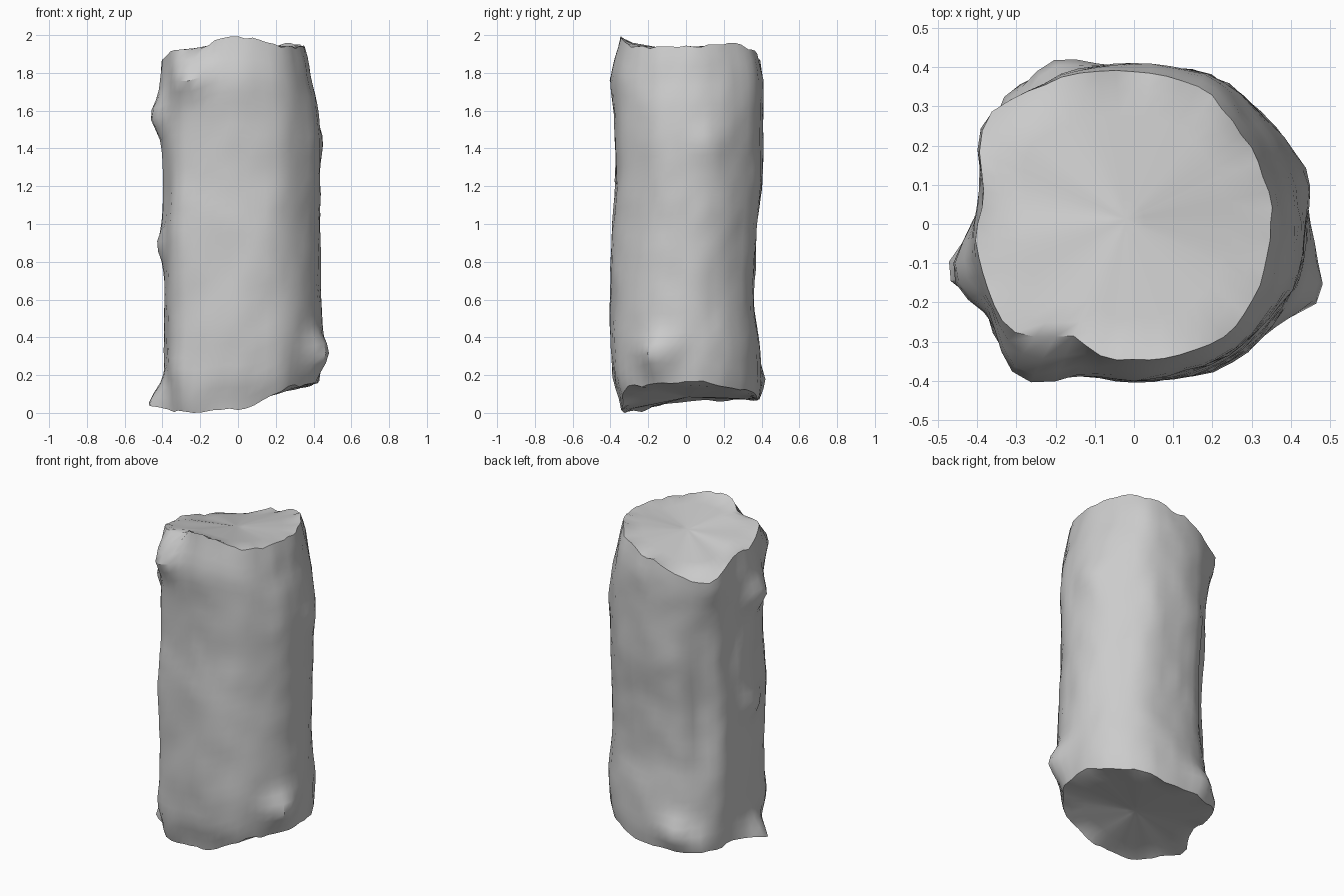
import bpy, bmesh, math
from mathutils import Vector, noise

cube = bpy.data.objects.get("Cube")
if cube:
    bpy.data.objects.remove(cube, do_unlink=True)

SEGMENTS, RINGS = 56, 34

# Extents of the trunk at each height: z, x min, x max, y min, y max
LEVELS = [
    (0.00, -0.39, 0.36, -0.33, 0.36),
    (0.10, -0.40, 0.39, -0.35, 0.385),
    (0.20, -0.40, 0.425, -0.385, 0.395),
    (0.40, -0.40, 0.45, -0.40, 0.385),
    (0.60, -0.40, 0.445, -0.40, 0.36),
    (1.00, -0.405, 0.43, -0.39, 0.375),
    (1.25, -0.40, 0.435, -0.375, 0.405),
    (1.50, -0.41, 0.44, -0.38, 0.405),
    (1.70, -0.415, 0.415, -0.39, 0.41),
    (1.80, -0.41, 0.39, -0.395, 0.405),
    (1.90, -0.405, 0.375, -0.375, 0.385),
    (2.00, -0.39, 0.345, -0.35, 0.36),
]
# Rim heights every 45 degrees, from +x towards +y
TOP_RIM = [1.965, 1.985, 1.905, 1.795, 1.90, 1.955, 2.025, 1.97]
BOTTOM_RIM = [0.205, 0.155, 0.10, 0.095, 0.105, 0.03, 0.04, 0.175]
# Swellings and hollows: angle in degrees, height, amount, vertical spread
BUMPS = [(197, 1.6, 0.065, 0.09), (197, 0.07, 0.095, 0.1), (235, 0.08, 0.035, 0.1),
         (337, 0.34, 0.07, 0.1), (15, 1.45, 0.02, 0.1), (115, 0.2, 0.055, 0.1),
         (135, 0.14, 0.05, 0.1), (195, 0.92, 0.035, 0.07), (236, 1.8, 0.06, 0.09),
         (240, 1.99, -0.06, 0.06), (222, 0.25, 0.025, 0.12), (225, 1.0, 0.035, 1.0),
         (135, 0.95, -0.055, 0.5), (168, 1.0, -0.022, 2.0), (62, 1.0, 0.012, 2.0),
         (298, 0.6, 0.015, 1.0), (146, 1.78, 0.035, 0.12)]


def extents(z):
    z = min(max(z, 0.0), 1.999)
    for a, b in zip(LEVELS, LEVELS[1:]):
        if z <= b[0]:
            f = (z - a[0]) / (b[0] - a[0])
            return [p + (q - p) * f for p, q in zip(a[1:], b[1:])]


def rim_height(table, angle, seed):
    f = angle / math.tau * len(table)
    i = int(f)
    s = f - i
    s = s * s * (3 - 2 * s)
    base = table[i % 8] * (1 - s) + table[(i + 1) % 8] * s
    ragged = noise.noise(Vector((math.cos(angle) * 5, math.sin(angle) * 5, seed)))
    return base + 0.025 * ragged


def trunk_point(angle, z):
    x0, x1, y0, y1 = extents(z)
    c, s = math.cos(angle), math.sin(angle)
    # The -x side is a little squarer than the +x side
    power = 2.35 if c < 0 else 2.1
    r = (abs(c) ** power + abs(s) ** power) ** (-1 / power)
    swell = 0.0
    for degrees, height, amount, spread in BUMPS:
        d = (angle - math.radians(degrees) + math.pi) % math.tau - math.pi
        swell += amount * math.exp(-(d / 0.22) ** 2 - ((z - height) / spread) ** 2)
    p = Vector((c * 2.2, s * 2.2, z * 2.4))
    swell += 0.01 * noise.noise(p) + 0.008 * noise.noise(p * 3)
    x = c * r * (x1 if c > 0 else -x0) + c * swell
    y = s * r * (y1 if s > 0 else -y0) + s * swell
    return Vector((x, y, z))


def bridge(bm, lower, upper):
    n = len(lower)
    for i in range(n):
        j = (i + 1) % n
        bm.faces.new((lower[i], lower[j], upper[j], upper[i]))


def cap(bm, rim):
    # Cut surface with a ragged edge that evens out towards the middle
    n = len(rim)
    centre = sum((v.co for v in rim), Vector()) / n
    even = [sum(rim[(i + k) % n].co.z for k in range(-5, 6)) / 11 for i in range(n)]
    outer = rim
    for f in (0.12, 0.3, 0.5, 0.7, 0.88):
        ring = []
        for v, z in zip(rim, even):
            co = v.co.lerp(centre, f)
            co.z = z + (centre.z - z) * f
            ring.append(bm.verts.new(co))
        bridge(bm, outer, ring)
        outer = ring
    middle = bm.verts.new(centre)
    for i in range(n):
        bm.faces.new((outer[i], outer[(i + 1) % n], middle))


bm = bmesh.new()
angles = [math.tau * i / SEGMENTS for i in range(SEGMENTS)]
rings = []
for k in range(RINGS + 1):
    t = k / RINGS
    ring = []
    for a in angles:
        low = rim_height(BOTTOM_RIM, a, 3.3)
        high = rim_height(TOP_RIM, a, 8.7)
        ring.append(bm.verts.new(trunk_point(a, low + (high - low) * t)))
    rings.append(ring)

# Bark wall and the two slanted cuts
for lower, upper in zip(rings, rings[1:]):
    bridge(bm, lower, upper)
cap(bm, rings[-1])
cap(bm, rings[0])
bmesh.ops.recalc_face_normals(bm, faces=bm.faces[:])

# Rest on the ground
low = min(v.co.z for v in bm.verts)
bmesh.ops.translate(bm, verts=bm.verts[:], vec=(0, 0, -low))

mesh = bpy.data.meshes.new("log_section")
bm.to_mesh(mesh)
bm.free()
log = bpy.data.objects.new("log_section", mesh)
bpy.context.collection.objects.link(log)

grey = bpy.data.materials.new("plain_grey")
grey.use_nodes = True
colour = (0.6, 0.6, 0.6, 1.0)
grey.diffuse_color = colour
grey.node_tree.nodes["Principled BSDF"].inputs["Base Color"].default_value = colour
mesh.materials.append(grey)

bpy.ops.object.select_all(action='DESELECT')
log.select_set(True)
bpy.context.view_layer.objects.active = log
bpy.ops.object.shade_smooth_by_angle(angle=math.radians(35))
